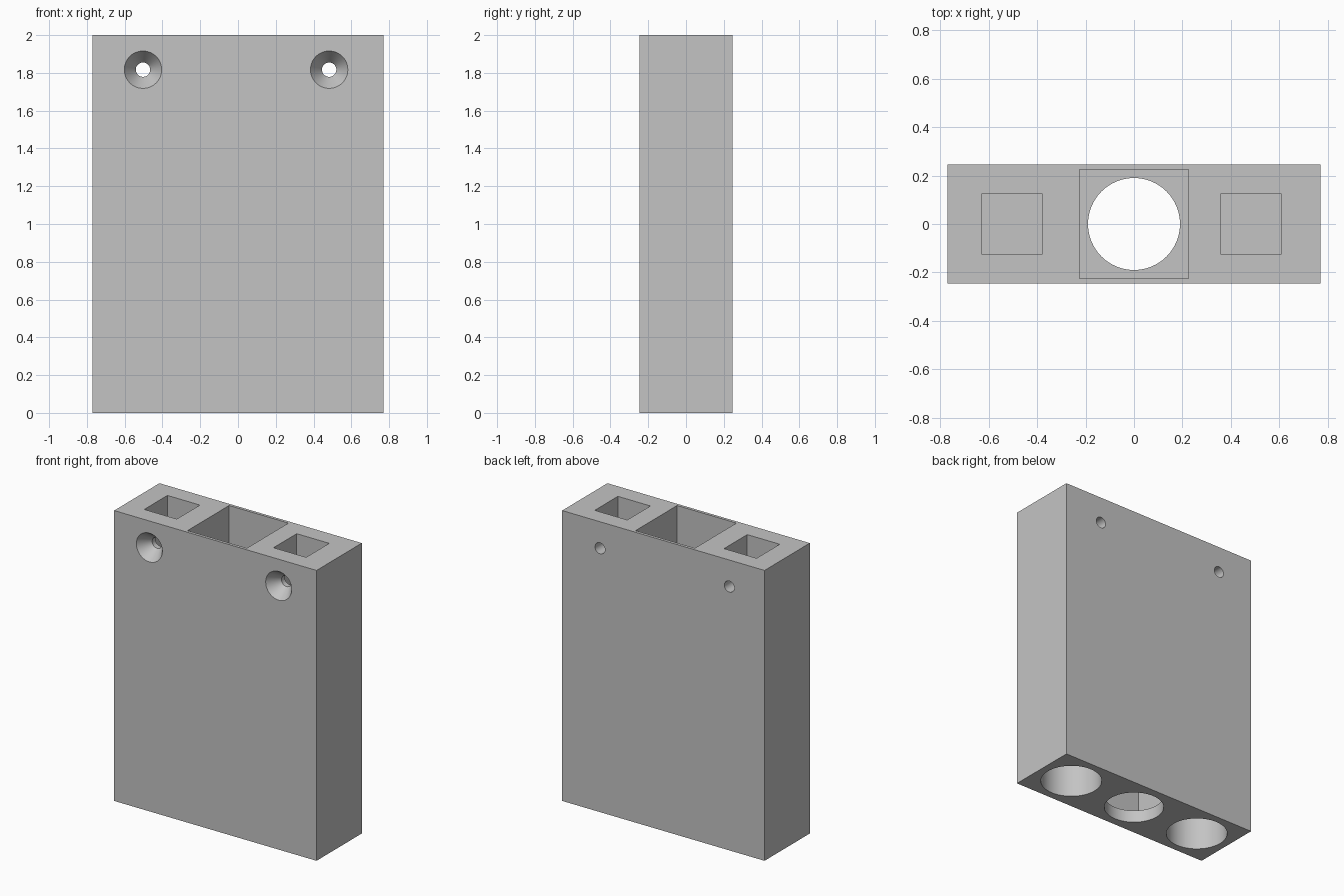
import bpy, bmesh, math
from mathutils import Matrix, Vector

if "Cube" in bpy.data.objects:
    bpy.data.objects.remove(bpy.data.objects["Cube"])

grey = bpy.data.materials.new("plain grey")
grey.diffuse_color = (0.55, 0.55, 0.55, 1)
grey.use_nodes = True
grey.node_tree.nodes["Principled BSDF"].inputs["Base Color"].default_value = grey.diffuse_color


def mesh_object(name, bm):
    bmesh.ops.recalc_face_normals(bm, faces=bm.faces[:])
    mesh = bpy.data.meshes.new(name)
    bm.to_mesh(mesh)
    bm.free()
    mesh.materials.append(grey)
    ob = bpy.data.objects.new(name, mesh)
    bpy.context.collection.objects.link(ob)
    return ob


def box(name, x0, x1, y0, y1, z0, z1):
    bm = bmesh.new()
    bmesh.ops.create_cube(bm, size=1)
    mid = Vector(((x0 + x1) / 2, (y0 + y1) / 2, (z0 + z1) / 2))
    size = Vector((x1 - x0, y1 - y0, z1 - z0))
    bm.transform(Matrix.Translation(mid) @ Matrix.Diagonal(size).to_4x4())
    return mesh_object(name, bm)


def turned(name, profile, matrix, sides=64):
    """Closed solid of revolution from (radius, height) pairs."""
    bm = bmesh.new()
    rings = [[bm.verts.new((r * math.cos(2 * math.pi * i / sides),
                            r * math.sin(2 * math.pi * i / sides), h))
              for i in range(sides)] for r, h in profile]
    for a, b in zip(rings, rings[1:]):
        for i in range(sides):
            j = (i + 1) % sides
            bm.faces.new((a[i], a[j], b[j], b[i]))
    bm.faces.new(rings[0][::-1])
    bm.faces.new(rings[-1])
    bm.transform(matrix)
    return mesh_object(name, bm)


# Solid block
W, D, H = 0.771, 0.2465, 2.0
block = box("holder_block", -W, W, -D, D, 0, H)
cutters = []

# Central square shaft with a round opening through the bottom lip
cutters.append(box("square_shaft", -0.226, 0.226, -0.226, 0.226, 0.085, H + 0.1))
cutters.append(turned("round_opening", [(0.19, -0.1), (0.19, 0.2)], Matrix()))

# Side features: square socket on top, round bore below, countersunk screw hole
for side, x in (("left", -0.503), ("right", 0.4825)):
    cutters.append(box(side + "_socket", x - 0.124, x + 0.124,
                       -0.125, 0.127, 1.5, H + 0.1))
    bore_x = math.copysign(0.524, x)
    cutters.append(turned(side + "_bore", [(0.195, -0.1), (0.195, 1.2)],
                          Matrix.Translation((bore_x, 0, 0))))
    to_back = Matrix.Translation((x, -D, 1.817)) @ Matrix.Rotation(-math.pi / 2, 4, 'X')
    cutters.append(turned(side + "_screw_hole",
                          [(0.099, -0.05), (0.099, 0), (0.038, 0.085), (0.038, 0.6)],
                          to_back, 48))

# Cut everything out of the block
bpy.context.view_layer.objects.active = block
block.select_set(True)
for c in cutters:
    mod = block.modifiers.new(c.name, 'BOOLEAN')
    mod.operation = 'DIFFERENCE'
    mod.solver = 'EXACT'
    mod.object = c
    bpy.ops.object.modifier_apply(modifier=mod.name)
    bpy.data.objects.remove(c)

bpy.ops.object.shade_smooth_by_angle(angle=math.radians(25))
